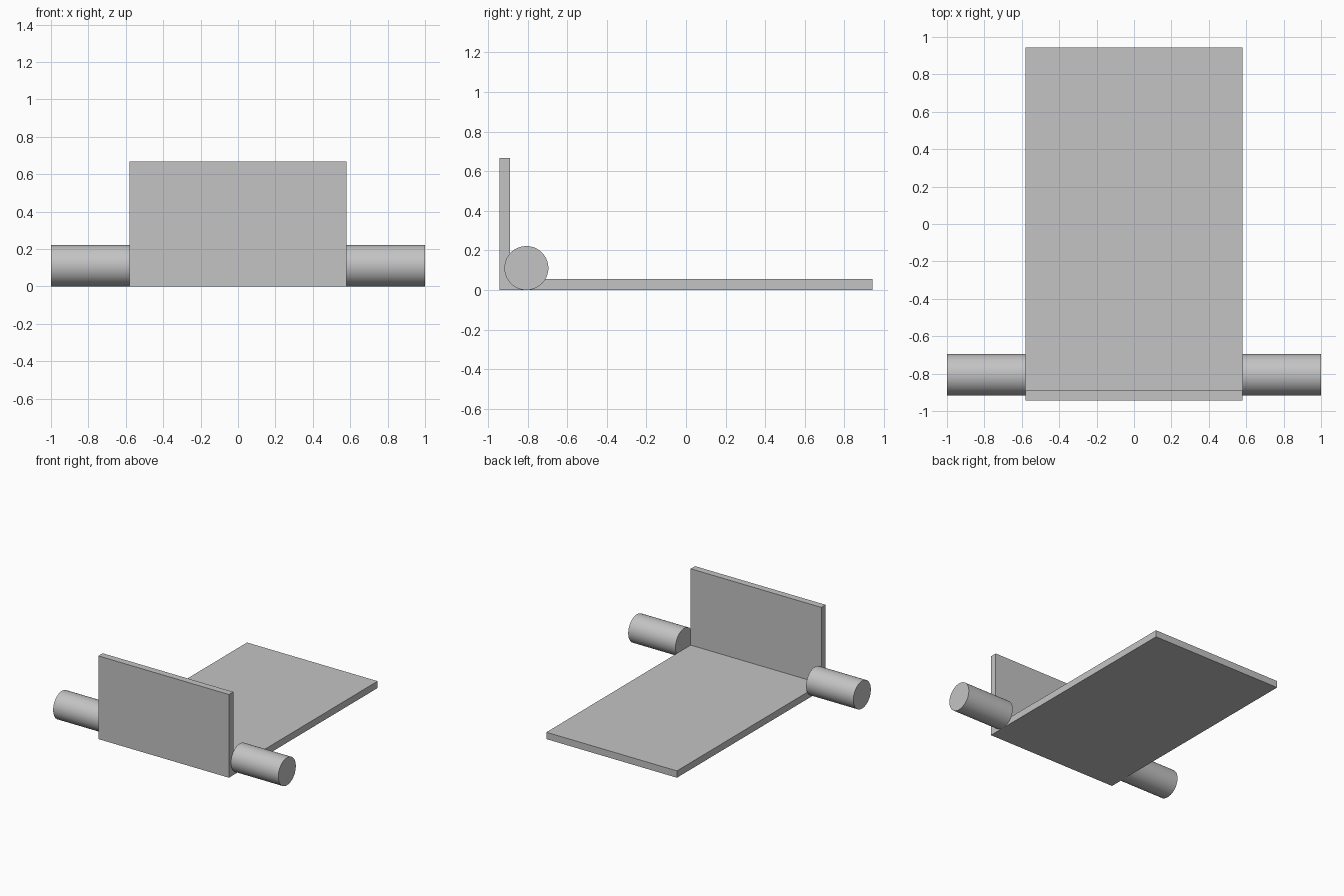
import bpy
import bmesh
import math

cube = bpy.data.objects.get("Cube")
if cube:
    bpy.data.objects.remove(cube, do_unlink=True)

HALF_WIDTH = 0.58
HALF_DEPTH = 0.943
HEIGHT = 0.668
THICK = 0.055
RADIUS = 0.111
ROLLER_Y = -0.806

grey = bpy.data.materials.new("plain_grey")
grey.use_nodes = True
colour = (0.55, 0.55, 0.55, 1)
grey.diffuse_color = colour
grey.node_tree.nodes["Principled BSDF"].inputs["Base Color"].default_value = colour


def extruded_panel(name, profile, half_width):
    """Extrude a y-z profile symmetrically along x."""
    mesh = bpy.data.meshes.new(name)
    bm = bmesh.new()
    face = bm.faces.new([bm.verts.new((-half_width, y, z)) for y, z in profile])
    side = bmesh.ops.extrude_face_region(bm, geom=[face])
    moved = [v for v in side["geom"] if isinstance(v, bmesh.types.BMVert)]
    bmesh.ops.translate(bm, verts=moved, vec=(2 * half_width, 0, 0))
    bmesh.ops.recalc_face_normals(bm, faces=bm.faces)
    bm.to_mesh(mesh)
    bm.free()
    obj = bpy.data.objects.new(name, mesh)
    bpy.context.collection.objects.link(obj)
    obj.data.materials.append(grey)


# Flat bed with an upright front wall, as one L-shaped section
front, back = -HALF_DEPTH, HALF_DEPTH
extruded_panel("bed_and_front_wall", [
    (front, 0), (back, 0), (back, THICK),
    (front + THICK, THICK), (front + THICK, HEIGHT), (front, HEIGHT),
], HALF_WIDTH)

# Round stub on each side
length = 1 - HALF_WIDTH
for name, side in (("left_roller", 1), ("right_roller", -1)):
    bpy.ops.mesh.primitive_cylinder_add(
        vertices=64, radius=RADIUS, depth=length,
        location=(side * (HALF_WIDTH + length / 2), ROLLER_Y, RADIUS),
        rotation=(0, math.pi / 2, 0))
    roller = bpy.context.object
    roller.name = name
    roller.data.materials.append(grey)
    bpy.ops.object.shade_smooth_by_angle(angle=math.radians(30))
